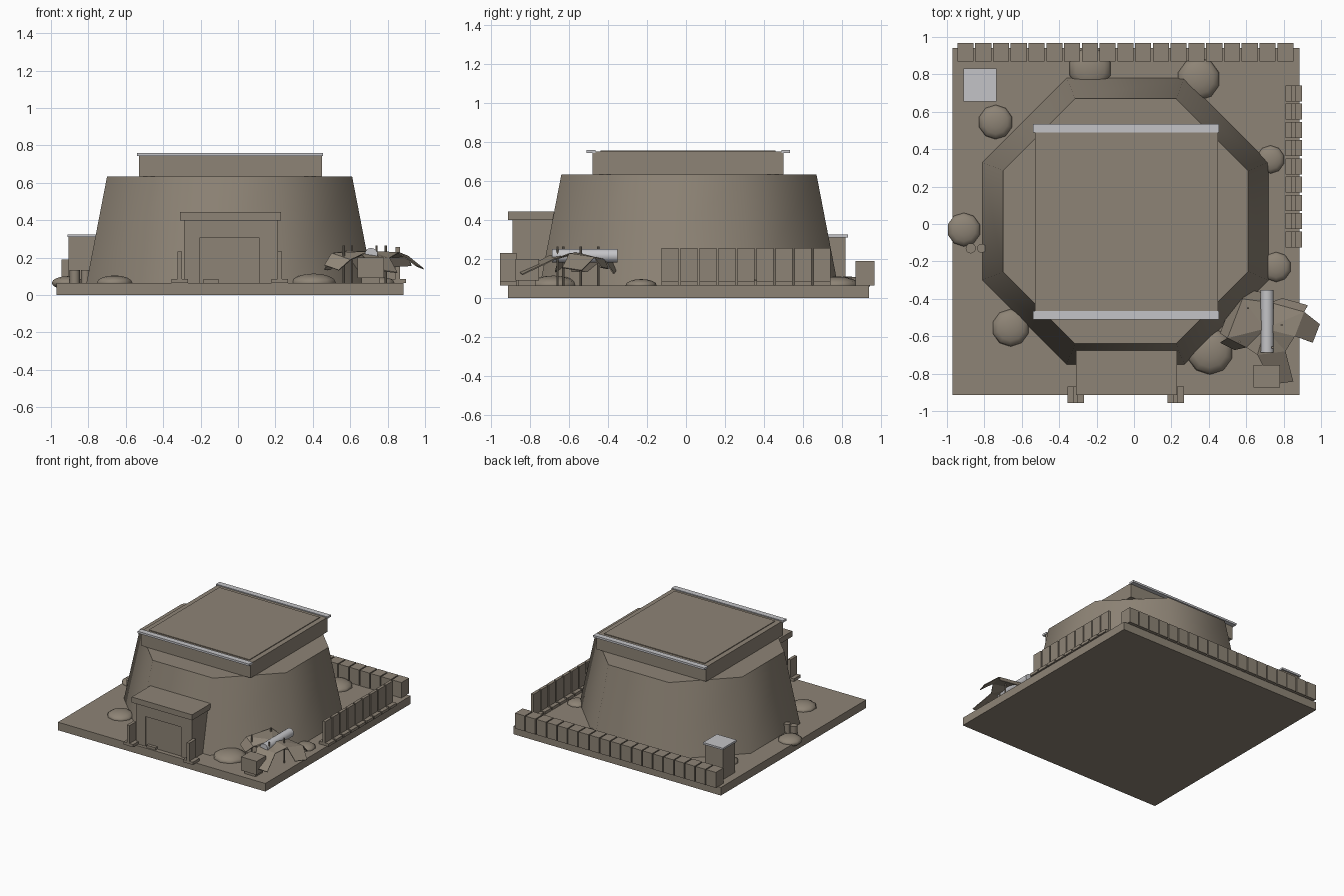
import bpy, bmesh, math
from mathutils import Vector

if "Cube" in bpy.data.objects:
    bpy.data.objects.remove(bpy.data.objects["Cube"], do_unlink=True)


def material(name, rgb):
    m = bpy.data.materials.new(name)
    m.use_nodes = True
    m.diffuse_color = (*rgb, 1)
    m.node_tree.nodes["Principled BSDF"].inputs["Base Color"].default_value = (*rgb, 1)
    return m


STONE = material("warm grey stone", (0.27, 0.23, 0.18))
METAL = material("pale grey metal", (0.55, 0.55, 0.57))


def finish(name, bm, mat=STONE, smooth=None):
    bmesh.ops.recalc_face_normals(bm, faces=bm.faces)
    mesh = bpy.data.meshes.new(name)
    bm.to_mesh(mesh)
    bm.free()
    mesh.materials.append(mat)
    ob = bpy.data.objects.new(name, mesh)
    bpy.context.collection.objects.link(ob)
    if smooth:
        bpy.ops.object.select_all(action='DESELECT')
        ob.select_set(True)
        bpy.context.view_layer.objects.active = ob
        bpy.ops.object.shade_smooth_by_angle(angle=math.radians(smooth))
    return ob


def add_box(bm, x, y, z):
    verts = bmesh.ops.create_cube(bm, size=1)["verts"]
    for v in verts:
        for i, (lo, hi) in enumerate((x, y, z)):
            v.co[i] = lo if v.co[i] < 0 else hi


def box(name, x, y, z, mat=STONE):
    bm = bmesh.new()
    add_box(bm, x, y, z)
    return finish(name, bm, mat)


def cylinder(name, centre, radius, length, mat=STONE, along_y=False, sides=16):
    bm = bmesh.new()
    bmesh.ops.create_cone(bm, cap_ends=True, segments=sides, radius1=radius,
                          radius2=radius, depth=length)
    ob = finish(name, bm, mat, 40)
    ob.location = centre
    if along_y:
        ob.rotation_euler.x = math.pi / 2
    return ob


GROUND = 0.065
CX, CY = -0.045, 0.015

box("ground_slab", (-0.97, 0.885), (-0.915, 0.94), (0, GROUND))


# Tapered eight-sided tower
def octagon(bm, half, corner, z):
    pts = [(corner, -half), (half, -corner), (half, corner), (corner, half),
           (-corner, half), (-half, corner), (-half, -corner), (-corner, -half)]
    return [bm.verts.new((CX + x, CY + y, z)) for x, y in pts]


bm = bmesh.new()
low = octagon(bm, 0.765, 0.315, GROUND)
high = octagon(bm, 0.655, 0.27, 0.635)
for i in range(8):
    j = (i + 1) % 8
    bm.faces.new((low[i], low[j], high[j], high[i]))
bm.faces.new(high)
bm.faces.new(low[::-1])
finish("tower_wall", bm, STONE, 60)

# Square roof block with panel and metal edge strips
box("roof_block", (-0.53, 0.45), (-0.48, 0.50), (0.635, 0.752))
box("roof_panel", (-0.49, 0.41), (-0.44, 0.46), (0.75, 0.758))
box("roof_strip_front", (-0.54, 0.455), (-0.51, -0.465), (0.744, 0.76), METAL)
box("roof_strip_back", (-0.54, 0.455), (0.49, 0.535), (0.744, 0.76), METAL)

# Entrance porch with a recessed door
bm = bmesh.new()
add_box(bm, (-0.29, -0.205), (-0.89, -0.6), (GROUND, 0.40))
add_box(bm, (0.115, 0.21), (-0.89, -0.6), (GROUND, 0.40))
add_box(bm, (-0.205, 0.115), (-0.89, -0.6), (0.305, 0.40))
finish("porch_frame", bm)
box("porch_door", (-0.205, 0.115), (-0.88, -0.6), (GROUND, 0.305))
box("porch_lintel", (-0.31, 0.23), (-0.915, -0.67), (0.40, 0.445))
box("door_step", (-0.185, -0.105), (-0.905, -0.87), (GROUND, 0.085))


# Upright panels standing on square feet
def panel(name, x, y, top):
    bm = bmesh.new()
    add_box(bm, (x - 0.044, x + 0.044), (y - 0.043, y + 0.043), (GROUND, 0.087))
    add_box(bm, (x - 0.012, x + 0.012), (y - 0.043, y + 0.043), (0.087, top))
    finish(name, bm)


panel("porch_post_right", -0.312, -0.913, 0.232)
panel("porch_post_left", 0.222, -0.913, 0.232)
for i in range(9):
    panel(f"side_fence_panel_{i + 1}", 0.855, -0.082 + 0.0975 * i, 0.257)

# Row of blocks along the back
for i in range(19):
    x = -0.944 + 0.095 * i
    box(f"back_wall_block_{i + 1}", (x, x + 0.086), (0.87, 0.967), (GROUND, 0.19))

# Storage bin
box("bin_body", (-0.905, -0.745), (0.665, 0.82), (GROUND, 0.31))
box("bin_lid", (-0.912, -0.735), (0.655, 0.832), (0.31, 0.325), METAL)

# Low rounded mounds
mounds = [(-0.235, 0.83, 0.115), (0.345, 0.775, 0.115), (-0.74, 0.545, 0.092),
          (0.73, 0.345, 0.075), (-0.91, -0.03, 0.09), (0.76, -0.23, 0.08),
          (-0.66, -0.555, 0.1), (0.405, -0.68, 0.125)]
for i, (x, y, r) in enumerate(mounds):
    bm = bmesh.new()
    bmesh.ops.create_uvsphere(bm, u_segments=10, v_segments=8, radius=1)
    bmesh.ops.scale(bm, vec=(r, r, 0.4 * r), verts=bm.verts)
    finish(f"mound_{i + 1}", bm, STONE, 60).location = (x, y, GROUND)

# Pair of short pipes by the wall
cylinder("short_pipe_large", (-0.873, -0.13, 0.1), 0.027, 0.07)
cylinder("short_pipe_small", (-0.815, -0.13, 0.1), 0.024, 0.07)

# Crumpled canopy: a fan of folds with drooping flaps
ring = [Vector(p) for p in [
    (0.50, -0.61, 0.225), (0.58, -0.40, 0.235), (0.73, -0.42, 0.2),
    (0.91, -0.47, 0.21), (0.86, -0.60, 0.23), (0.81, -0.68, 0.2),
    (0.66, -0.70, 0.22), (0.60, -0.66, 0.19)]]
droop = [(-0.05, 0.0, -0.09), (0.0, 0.05, -0.08), (0.04, 0.03, -0.05),
         (0.09, -0.05, -0.07), None, (0.06, -0.16, -0.08), None,
         (-0.05, -0.02, -0.06)]
bm = bmesh.new()
hub = bm.verts.new((0.70, -0.56, 0.235))
rim = [bm.verts.new(p) for p in ring]
for i, d in enumerate(droop):
    a, b = rim[i], rim[(i + 1) % 8]
    bm.faces.new((hub, a, b))
    if d:
        outer = [bm.verts.new(v.co.lerp(w.co, 0.12) + Vector(d))
                 for v, w in ((a, b), (b, a))]
        bm.faces.new((a, outer[0], outer[1], b))
canopy = finish("canopy", bm)
solid = canopy.modifiers.new("thickness", 'SOLIDIFY')
solid.thickness = 0.006

for i, (x, y) in enumerate([(0.565, -0.63), (0.61, -0.45), (0.79, -0.54), (0.74, -0.66)]):
    cylinder(f"canopy_pole_{i + 1}", (x, y, 0.165), 0.006, 0.2, sides=8)
cylinder("metal_pipe", (0.712, -0.52, 0.217), 0.035, 0.335, METAL, True)
box("crate", (0.64, 0.78), (-0.875, -0.755), (0.09, 0.2))
box("crate_foot", (0.66, 0.76), (-0.86, -0.77), (GROUND, 0.09))
